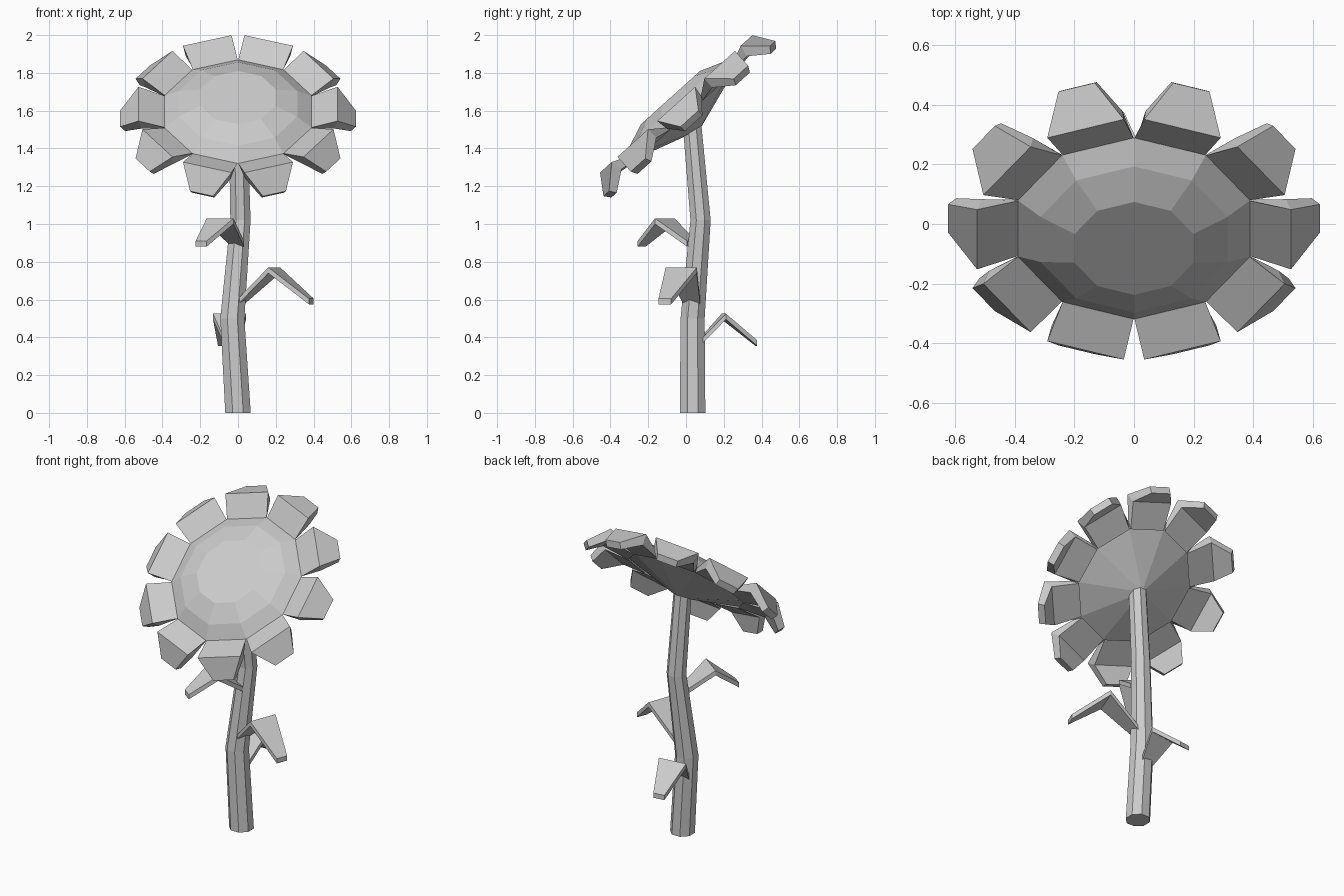
import bpy, bmesh, math
from mathutils import Vector, Matrix

if "Cube" in bpy.data.objects:
    bpy.data.objects.remove(bpy.data.objects["Cube"])


def finish(name, bm):
    bmesh.ops.recalc_face_normals(bm, faces=bm.faces)
    me = bpy.data.meshes.new(name)
    bm.to_mesh(me)
    bm.free()
    ob = bpy.data.objects.new(name, me)
    bpy.context.collection.objects.link(ob)
    return ob


def loft(bm, rings):
    """Bridge successive rings of equal length and cap both ends."""
    vr = [[bm.verts.new(p) for p in r] for r in rings]
    n = len(vr[0])
    for a, b in zip(vr, vr[1:]):
        for i in range(n):
            j = (i + 1) % n
            bm.faces.new((a[i], a[j], b[j], b[i]))
    bm.faces.new(vr[0])
    bm.faces.new(vr[-1])
    return vr


def strip(bm, sections):
    """Folded slab; section = centre top, half width vector, centre bottom, half width vector."""
    loft(bm, [[t - w, t + w, b + v, b - v] for t, w, b, v in sections])


# Tilted frame of the flower head: local y runs up the disc, local z is its normal
up = Vector((0, 0.743, 0.67)).normalized()
nor = Vector((1, 0, 0)).cross(up)
head = Matrix((Vector((1, 0, 0)), up, nor)).transposed().to_4x4()
head.translation = (0, -0.015, 1.595)
N = 10

# Seed disc: low dome in front, shallow cone behind
bm = bmesh.new()


def ring(r, h):
    return [Vector((r * math.sin(2 * math.pi * i / N), r * math.cos(2 * math.pi * i / N), h))
            for i in range(N)]


rings = loft(bm, [ring(0.41, 0), ring(0.33, 0.055), ring(0.21, 0.1)])
bmesh.ops.delete(bm, geom=[f for f in bm.faces if len(f.verts) == N and
                           abs(f.calc_center_median().z) < 0.01], context='FACES_ONLY')
apex = bm.verts.new((0, 0, -0.13))
for i in range(N):
    bm.faces.new((rings[0][i], apex, rings[0][(i + 1) % N]))
bm.transform(head)
finish("seed_disc", bm)

# Petals: one folded slab per disc edge
bm = bmesh.new()
profile = [  # radius, half width, height of the top, then of the underside
    ((0.39, 0.125, 0.0), (0.345, 0.108, -0.025)),
    ((0.527, 0.135, 0.055), (0.51, 0.125, -0.008)),
    ((0.624, 0.064, -0.05), (0.597, 0.062, -0.083)),
]
for k in range(N):
    a = 2 * math.pi * (k + 0.5) / N
    rad = Vector((math.sin(a), math.cos(a), 0))
    tan = Vector((math.cos(a), -math.sin(a), 0))
    up_z = Vector((0, 0, 1))
    strip(bm, [(rad * r + up_z * h, tan * w, rad * r2 + up_z * h2, tan * w2)
               for (r, w, h), (r2, w2, h2) in profile])
bm.transform(head)
finish("petals", bm)

# Stem: crooked eight-sided tube
bm = bmesh.new()
path = [(0, 0.035, 0, 0.073), (-0.03, 0.035, 0.5, 0.069),
        (0.013, 0.077, 1.02, 0.058), (0, 0.03, 1.55, 0.053)]
loft(bm, [[Vector((x + r * math.cos(math.pi * (i + 0.5) / 4),
                   y + r * math.sin(math.pi * (i + 0.5) / 4), z)) for i in range(8)]
          for x, y, z, r in path])
finish("stem", bm)

# Leaves: base, fold and tip of the upper surface
leaves = [
    ("right_leaf", (-0.01, 0.04, 0.58), (0.192, -0.025, 0.77), (0.388, -0.112, 0.605)),
    ("front_leaf", (0.0, 0.03, 0.91), (-0.095, -0.112, 1.03), (-0.195, -0.235, 0.91)),
    ("back_leaf", (-0.03, 0.07, 0.385), (-0.045, 0.2, 0.525), (-0.07, 0.372, 0.385)),
]
for name, *pts in leaves:
    bm = bmesh.new()
    pts = [Vector(p) for p in pts]
    d = pts[2] - pts[0]
    d.z = 0
    d.normalize()
    side = Vector((-d.y, d.x, 0))
    drop = Vector((0, 0, -0.03))
    strip(bm, [(p, side * w, p + drop, side * w)
               for p, w in zip(pts, (0.04, 0.088, 0.036))])
    finish(name, bm)
